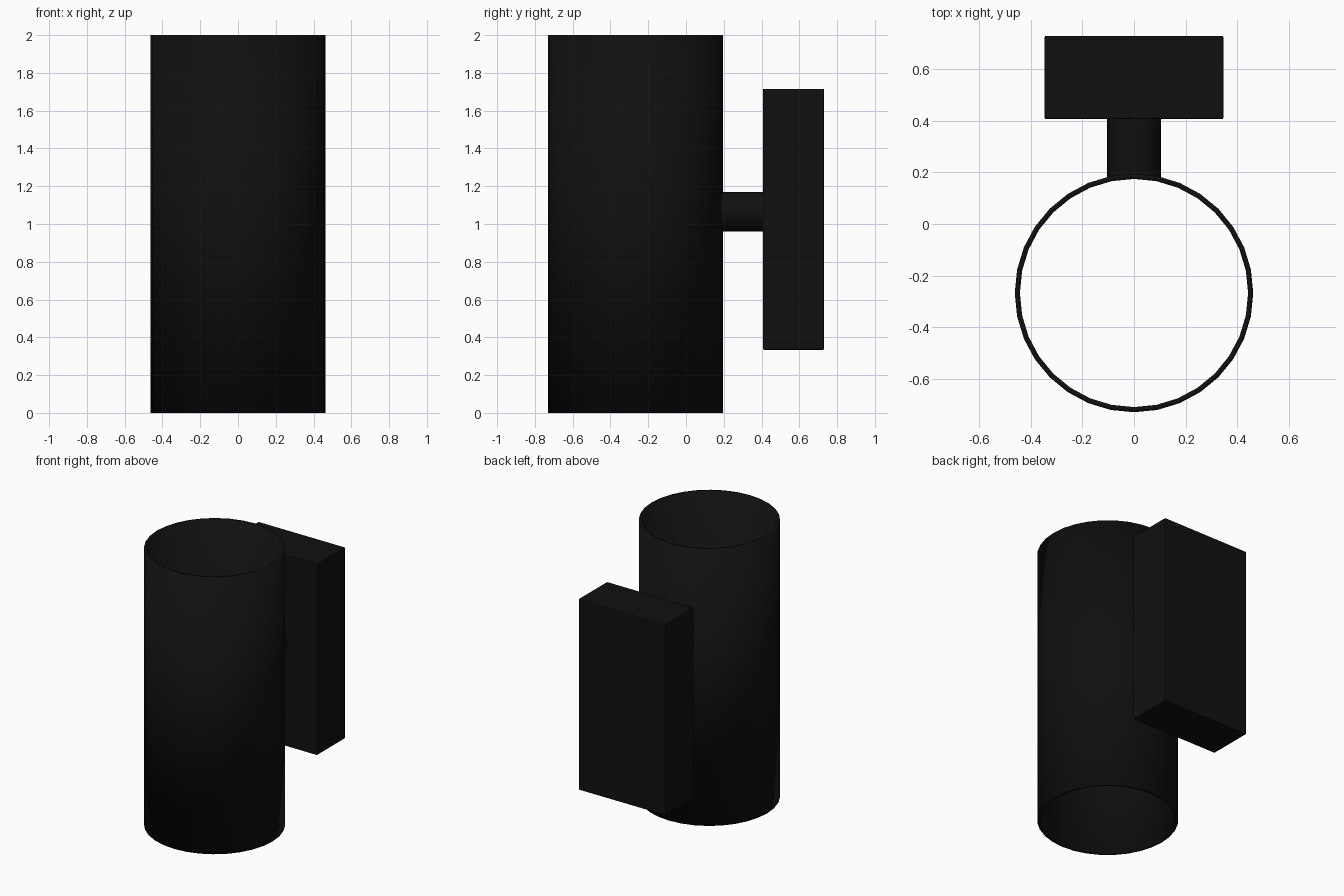
import bpy, math

if "Cube" in bpy.data.objects:
    bpy.data.objects.remove(bpy.data.objects["Cube"])

black = bpy.data.materials.new("black_metal")
black.diffuse_color = (0.005, 0.005, 0.005, 1)
black.use_nodes = True
black.node_tree.nodes["Principled BSDF"].inputs["Base Color"].default_value = black.diffuse_color


def finish(ob, name, smooth=True):
    ob.name = name
    ob.data.materials.append(black)
    if smooth:
        bpy.ops.object.shade_smooth_by_angle(angle=math.radians(30))
    return ob


def bevel(ob, width):
    m = ob.modifiers.new("edge_bevel", 'BEVEL')
    m.width = width
    m.segments = 2
    m.limit_method = 'ANGLE'
    m.angle_limit = math.radians(40)


# open tube shade, wall thickened inwards
bpy.ops.mesh.primitive_cylinder_add(vertices=32, radius=0.463, depth=2,
                                    end_fill_type='NOTHING', location=(0, -0.268, 1))
shade = finish(bpy.context.object, "tube_shade")
wall = shade.modifiers.new("wall", 'SOLIDIFY')
wall.thickness = 0.02
wall.offset = -1

# round arm joining the tube and the wall box
y0, y1 = 0.182, 0.42
bpy.ops.mesh.primitive_cylinder_add(vertices=32, radius=0.104, depth=y1 - y0,
                                    location=(0, (y0 + y1) / 2, 1.065),
                                    rotation=(math.pi / 2, 0, 0))
finish(bpy.context.object, "support_arm")

# wall box with slightly softened edges
bpy.ops.mesh.primitive_cube_add(size=1, location=(0, 0.569, 1.025))
box = bpy.context.object
box.scale = (0.694, 0.324, 1.382)
bpy.ops.object.transform_apply(location=False, rotation=False, scale=True)
finish(box, "wall_box", smooth=False)
bevel(box, 0.006)
